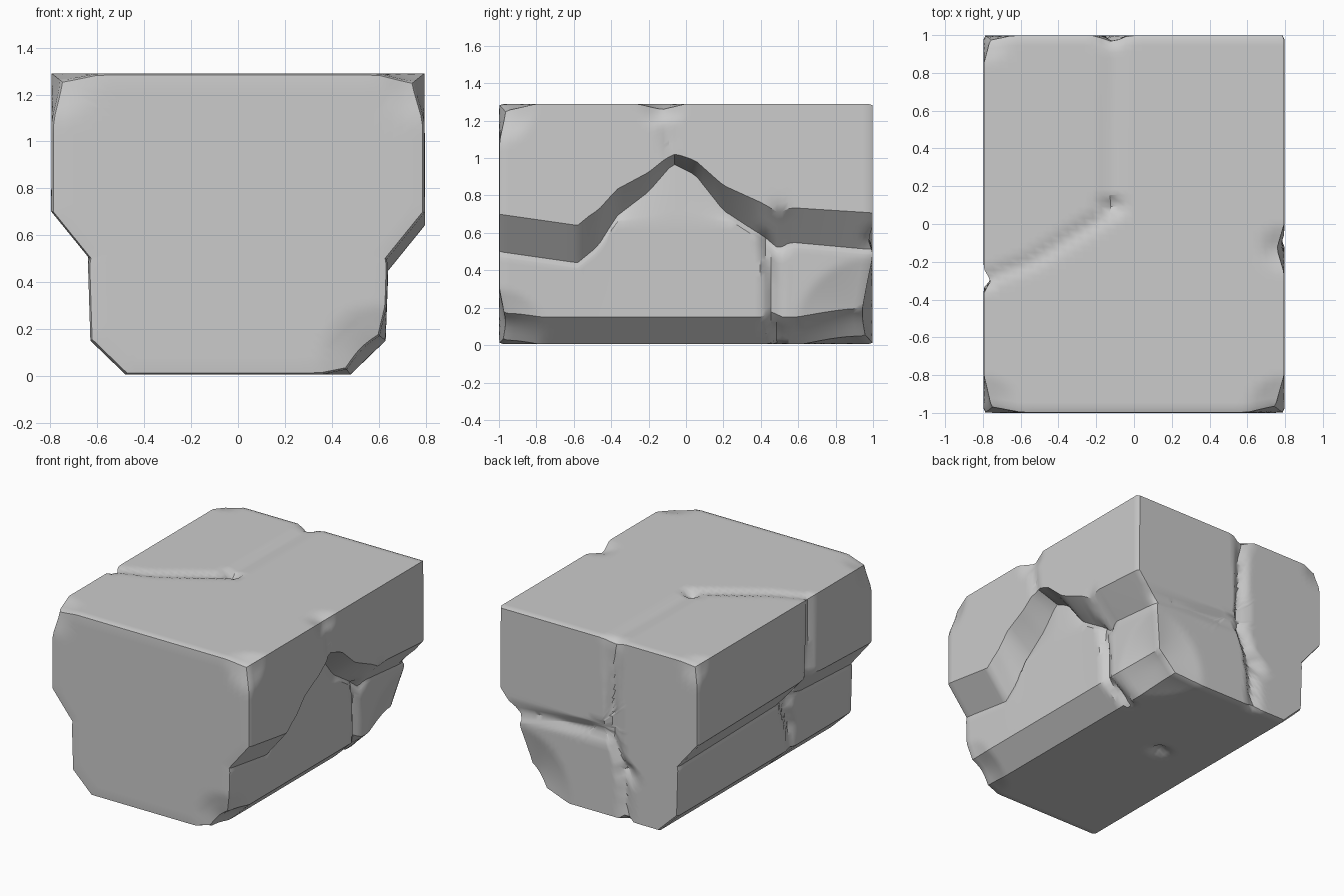
import bpy, bmesh
from mathutils import Vector as V

if "Cube" in bpy.data.objects:
    bpy.data.objects.remove(bpy.data.objects["Cube"])

# height of the overhang's lower edge along the length (y, z)
EDGE_R = [(-1, .50), (-.58, .44), (-.47, .53), (-.37, .69), (-.2, .82), (-.07, .97),
          (.05, .91), (.2, .72), (.4, .59), (.5, .51), (.56, .55), (1, .51)]
EDGE_L = [(-1, .50), (-.4, .53), (-.28, .56), (-.15, .53), (1, .51)]
COUNTS = [12, 5, 12, 5, 5, 14, 18]      # samples per profile segment


def interp(table, y):
    for (a, za), (b, zb) in zip(table, table[1:]):
        if y <= b:
            return za + (zb - za) * (y - a) / (b - a)
    return table[-1][1]


def half_profile(edge):
    """Bottom centre to top centre of one side of the cross-section."""
    h = max(.06, .2 - .3 * max(0, edge - .5))
    pts = [(0, .005), (.48, .005), (.63, .15), (.64, min(.66, edge - .03)),
           (.635 if edge < .6 else .62, edge), (.797, edge + h), (.795, 1.29), (0, 1.29)]
    out = []
    for p, q, n in zip(pts, pts[1:], COUNTS):
        out += [V(p).lerp(V(q), i / n) for i in range(n)]
    return out + [V(pts[-1])]


def section(y):
    right = half_profile(interp(EDGE_R, y))
    left = half_profile(interp(EDGE_L, y))
    return [(p.x, p.y) for p in right] + [(-p.x, p.y) for p in left[-2:0:-1]]


# cracks between the rocks: (path, radius, depth)
CRACKS = [
    ([(-.8, -.29, 1.29), (-.55, -.2, 1.29), (-.12, .07, 1.29)], .05, .025),    # top
    ([(-.12, .07, 1.29), (-.12, .5, 1.29), (-.11, 1, 1.29)], .05, .02),
    ([(-.12, .1, 1.29)], .07, .06),
    ([(-.12, 1, 1.29)], .09, .05),
    ([(.8, -.13, 1.29)], .13, .05),                                            # right side
    ([(.8, -.12, 1.25), (.79, -.07, .98)], .05, .02),
    ([(.64, .43, .58), (.64, .46, .3), (.63, .46, .14), (.48, .5, 0)], .05, .05),
    ([(.78, .5, .7), (.64, .5, .53)], .07, .03),
    ([(-.8, -.3, 1.29), (-.8, -.28, .72), (-.64, -.26, .5)], .06, .05),        # left side
    ([(-.64, -.2, .54), (-.64, -.3, .3), (-.55, -.3, .07)], .06, .05),
    ([(-.11, 1, 1.29), (-.1, 1, .6), (-.2, 1, .35), (-.22, 1, 0)], .06, .05),  # back
    ([(-.22, 1, .34)], .1, .08),
    ([(-.1, 1, .6), (.3, 1, .58), (.75, 1, .56)], .07, .035),
    ([(.66, 1, .05)], .42, .12),                                               # chipped corners
    ([(.6, -1, .05)], .25, .07),
    ([(-.8, -1, 1.29)], .2, .06),
    ([(.8, -1, 1.29)], .2, .07),
    ([(-.8, 1, 1.29)], .15, .05),
    ([(-.1, .15, 0)], .08, .05),
]


def path_distance(p, path):
    best = min((p - V(q)).length for q in path)
    for a, b in zip(path, path[1:]):
        a, b = V(a), V(b)
        t = (p - a).dot(b - a) / (b - a).length_squared
        best = min(best, (p - a.lerp(b, min(1, max(0, t)))).length)
    return best


def carve(p):
    inward = (V((0, max(-.4, min(.4, p.y)), .65)) - p).normalized()
    push = 0
    for path, radius, depth in CRACKS:
        d = path_distance(p, path)
        if d < radius:
            push = max(push, depth * (1 - d / radius))
    return p + inward * push


# rings: front cap, body, back cap
rings = []
CAP = [i / 18 for i in range(1, 18)]
rings += [(-1, s * .985) for s in CAP]
rings += [(-.997, .988)]
rings += [(-.975 + 1.95 * i / 64, 1) for i in range(65)]
rings += [(.997, .988)]
rings += [(.997, s * .985) for s in reversed(CAP)]

bm = bmesh.new()
loops = []
for y, s in rings:
    loops.append([bm.verts.new(carve(V((x * s, y, .65 + (z - .65) * s)))) for x, z in section(y)])
for a, b in zip(loops, loops[1:]):
    n = len(a)
    for i in range(n):
        bm.faces.new((a[i], a[(i + 1) % n], b[(i + 1) % n], b[i]))
bm.faces.new(loops[0])
bm.faces.new(loops[-1])
bmesh.ops.recalc_face_normals(bm, faces=bm.faces)
mesh = bpy.data.meshes.new("rock_block")
bm.to_mesh(mesh)
bm.free()
rock = bpy.data.objects.new("rock_block", mesh)
bpy.context.collection.objects.link(rock)
bpy.context.view_layer.objects.active = rock
rock.select_set(True)
bpy.ops.object.shade_smooth_by_angle(angle=.6)
